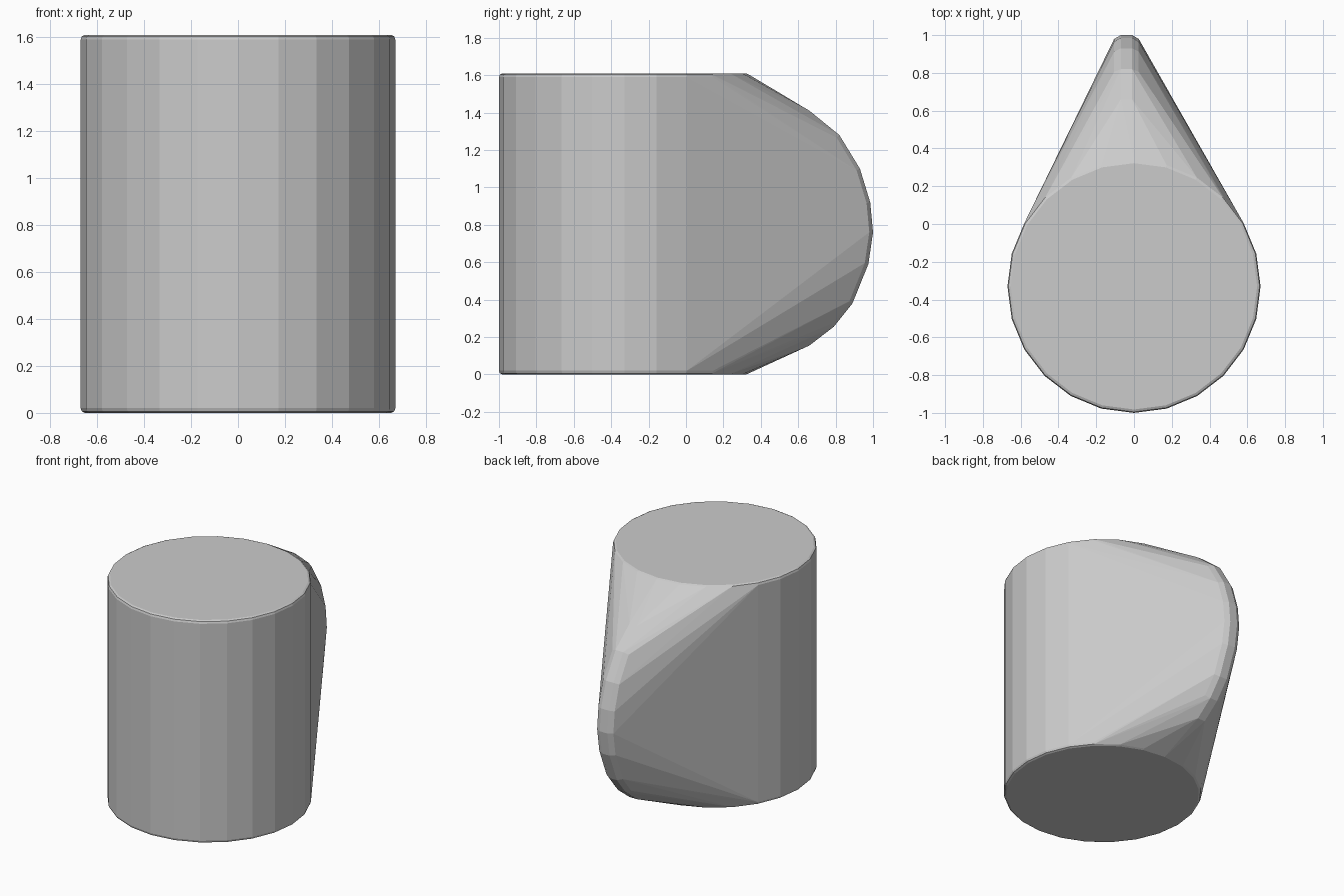
import bpy, bmesh
from math import cos, sin, pi, hypot

if "Cube" in bpy.data.objects:
    bpy.data.objects.remove(bpy.data.objects["Cube"])

bm = bmesh.new()

# Round body: 24-sided rings with a tiny rim bevel
SIDES, CY = 24, -0.33
for r, z in ((0.652, 0), (0.665, 0.006), (0.67, 0.02),
             (0.67, 1.59), (0.665, 1.604), (0.652, 1.61)):
    for i in range(SIDES):
        a = 2 * pi * i / SIDES
        bm.verts.new((r * cos(a), CY + r * sin(a), z))

# Rounded rear ridge: outline in (y, z), swept with a half-round section
ridge = [(0.66, 1.41), (0.82, 1.28), (0.93, 1.10), (0.985, 0.92), (1.0, 0.76),
         (0.975, 0.59), (0.89, 0.38), (0.79, 0.255), (0.66, 0.155)]
section = [(0.03, 0.0), (0.065, 0.02), (0.083, 0.06)]   # half width, inset
RX, RY, RZ = -0.04, 0.32, 0.78
for y, z in ridge:
    d = hypot(y - RY, z - RZ)
    for w, inset in section:
        k = 1 - inset / d
        for s in (-1, 1):
            bm.verts.new((RX + s * w, RY + (y - RY) * k, RZ + (z - RZ) * k))

# Skin both parts with one convex shell
res = bmesh.ops.convex_hull(bm, input=bm.verts[:])
loose = {v for v in res["geom_interior"] + res["geom_unused"]
         if isinstance(v, bmesh.types.BMVert) and v.is_valid and not v.link_faces}
bmesh.ops.delete(bm, geom=list(loose), context='VERTS')
bmesh.ops.dissolve_limit(bm, angle_limit=0.01, verts=bm.verts[:], edges=bm.edges[:])
bmesh.ops.recalc_face_normals(bm, faces=bm.faces[:])

mesh = bpy.data.meshes.new("teardrop_shell")
bm.to_mesh(mesh)
bm.free()
bpy.context.collection.objects.link(bpy.data.objects.new("teardrop_shell", mesh))
